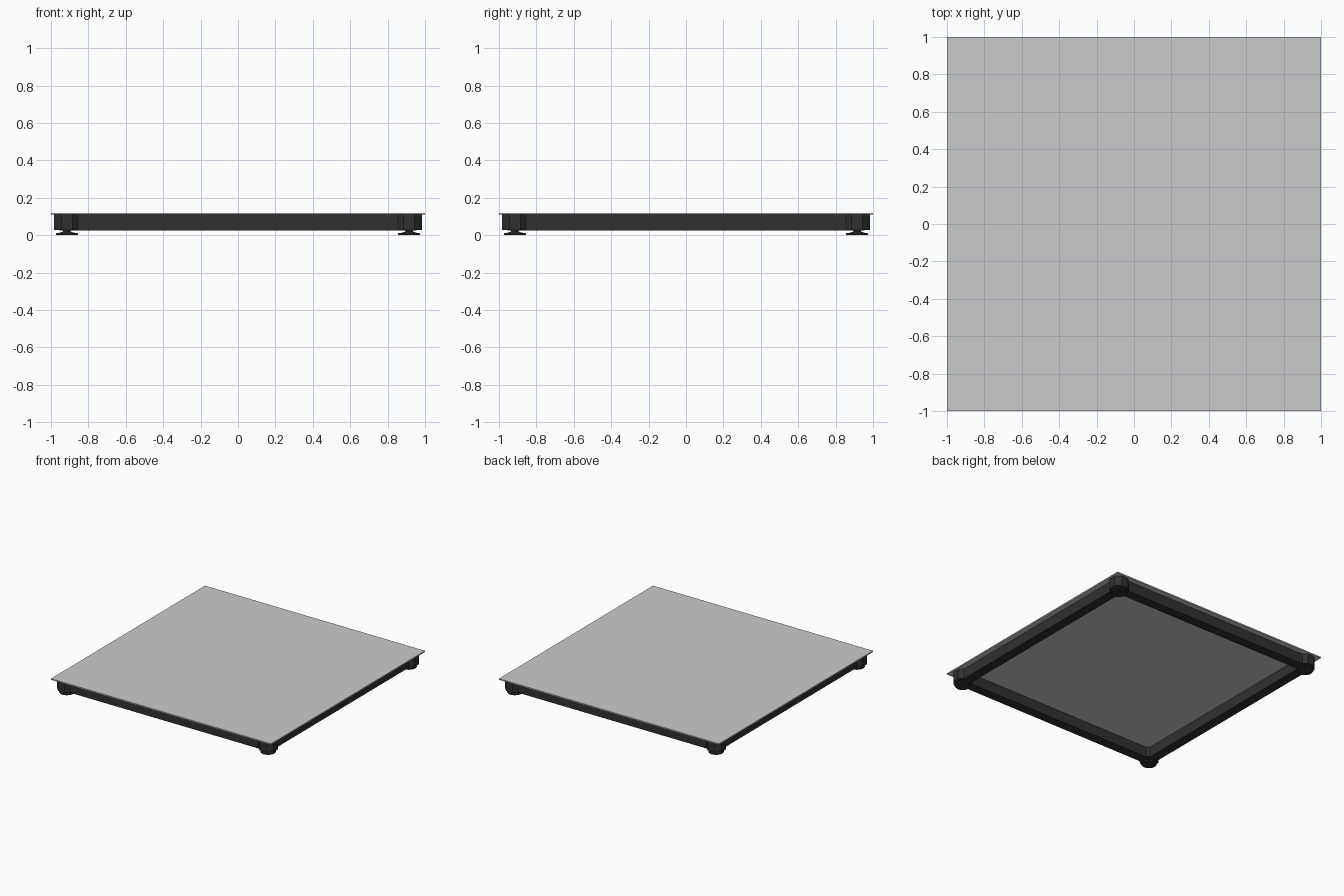
import bpy, bmesh, math

if "Cube" in bpy.data.objects:
    bpy.data.objects.remove(bpy.data.objects["Cube"])

dark = bpy.data.materials.new("dark_steel")
dark.diffuse_color = (0.03, 0.03, 0.03, 1)
dark.use_nodes = True
dark.node_tree.nodes["Principled BSDF"].inputs["Base Color"].default_value = dark.diffuse_color
C = 0.915          # corner centre of posts, feet and beams


def box(name, size, loc, mat=None):
    bm = bmesh.new()
    bmesh.ops.create_cube(bm, size=1)
    bmesh.ops.scale(bm, vec=size, verts=bm.verts)
    me = bpy.data.meshes.new(name)
    bm.to_mesh(me)
    bm.free()
    ob = bpy.data.objects.new(name, me)
    ob.location = loc
    bpy.context.collection.objects.link(ob)
    if mat:
        me.materials.append(mat)
    return ob


def lathe(name, profile, loc, mat, sides, turn=0.0):
    # solid of revolution from (radius, z) pairs
    bm = bmesh.new()
    rings = [[bm.verts.new((r * math.cos(turn + 2 * math.pi * i / sides),
                            r * math.sin(turn + 2 * math.pi * i / sides), z))
              for i in range(sides)] for r, z in profile]
    for a, b in zip(rings, rings[1:]):
        for i in range(sides):
            j = (i + 1) % sides
            bm.faces.new((a[i], a[j], b[j], b[i]))
    bm.faces.new(rings[0][::-1])
    bm.faces.new(rings[-1])
    me = bpy.data.meshes.new(name)
    bm.to_mesh(me)
    bm.free()
    me.materials.append(mat)
    ob = bpy.data.objects.new(name, me)
    ob.location = loc
    bpy.context.collection.objects.link(ob)
    return ob


# weighing deck plate
box("deck_plate", (2, 2, 0.01), (0, 0, 0.115))

# four frame beams
for s, n in ((-1, "a"), (1, "b")):
    box("cross_beam_" + n, (2 * C, 0.08, 0.085), (0, s * C, 0.0675), dark)
    box("side_beam_" + n, (0.08, 2 * C, 0.085), (s * C, 0, 0.0675), dark)

# octagonal corner posts with levelling feet
post = [(0.07 / math.cos(math.pi / 8), 0.028), (0.07 / math.cos(math.pi / 8), 0.11)]
foot = [(0.057, 0), (0.059, 0.003), (0.059, 0.01), (0.035, 0.014), (0.02, 0.02), (0.02, 0.03)]
for sx in (-1, 1):
    for sy in (-1, 1):
        loc = (sx * C, sy * C, 0)
        lathe("corner_post", post, loc, dark, 8, math.pi / 8)
        lathe("levelling_foot", foot, loc, dark, 24)
